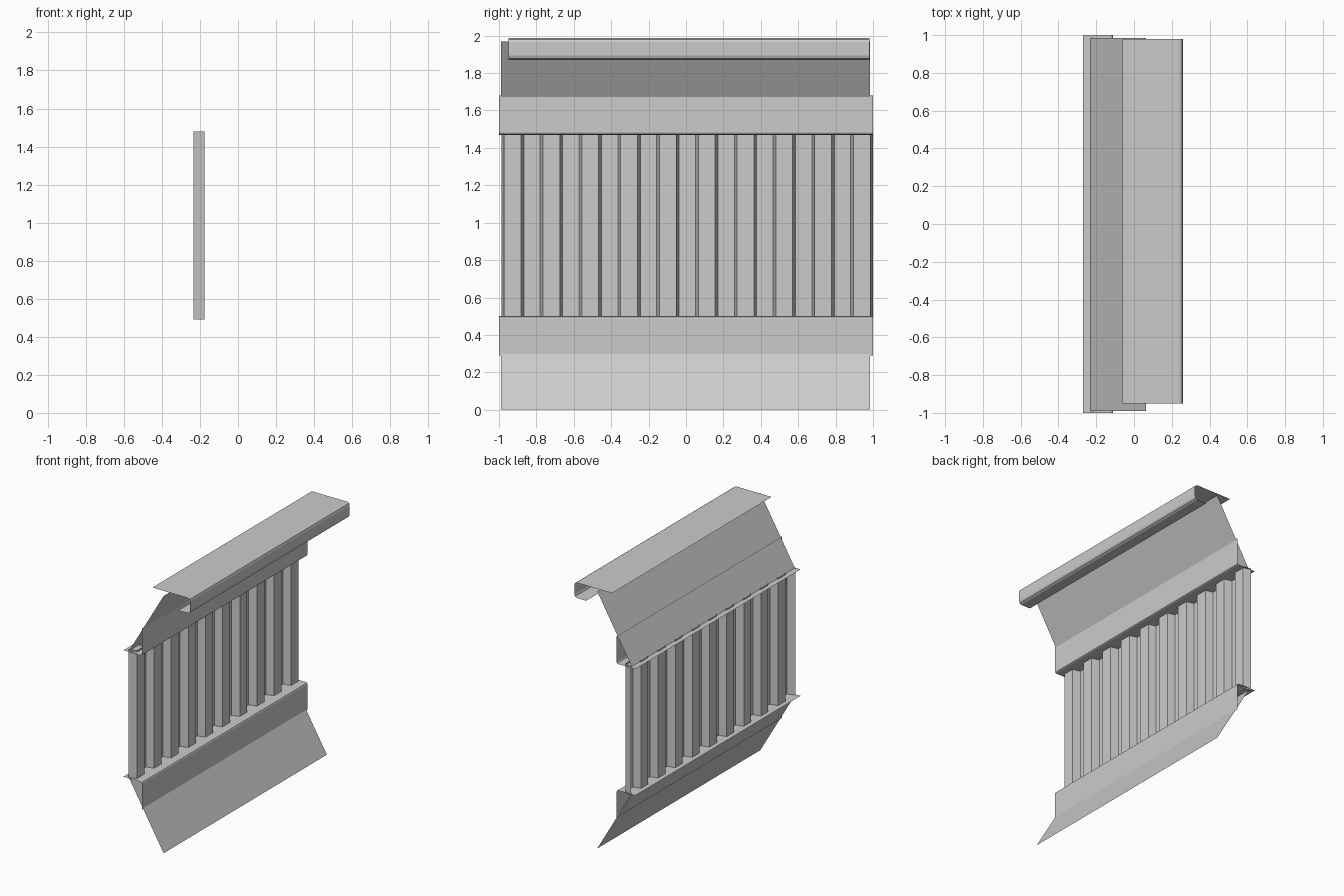
import bpy

if "Cube" in bpy.data.objects:
    bpy.data.objects.remove(bpy.data.objects["Cube"])

MID = 0.985  # height about which the lower trim is mirrored to the upper trim


def sheet(name, line_a, line_b):
    """Thin sheet metal: quads between two matching polylines."""
    n = len(line_a)
    faces = [(i, i + 1, n + i + 1, n + i) for i in range(n - 1)]
    mesh = bpy.data.meshes.new(name)
    mesh.from_pydata(line_a + line_b, [], faces)
    obj = bpy.data.objects.new(name, mesh)
    bpy.context.collection.objects.link(obj)
    return obj


def folded(name, profile, y0, y1):
    """Open (x, z) profile extruded along y."""
    return sheet(name, [(x, y0, z) for x, z in profile],
                 [(x, y1, z) for x, z in profile])


def flip(profile):
    return [(x, 2 * MID - z) for x, z in reversed(profile)]


# Sloping panels and folded channel trims, lower and mirrored upper
slope = [(0.063, 0.0), (-0.23, 0.498)]
channel = [(-0.112, 0.29), (-0.112, 0.488), (-0.116, 0.497),
           (-0.125, 0.501), (-0.27, 0.501)]
folded("lower_slope_panel", slope, -0.99, 0.985)
folded("lower_channel_trim", channel, -1.0, 1.0)
folded("upper_slope_panel", flip(slope), -0.99, 0.985)
folded("upper_channel_trim", flip(channel), -1.0, 1.0)

# Corrugated wall sheet with trapezoid ribs
BACK, FRONT = -0.235, -0.176
RIBS, START, PITCH, FLANK, FLAT = 10, -0.987, 0.2075, 0.015, 0.09
path = []
for i in range(RIBS):
    y = START + i * PITCH
    path += [(BACK, y), (FRONT, y + FLANK),
             (FRONT, y + FLANK + FLAT), (BACK, y + 2 * FLANK + FLAT)]
sheet("corrugated_wall", [(x, y, 0.49) for x, y in path],
      [(x, y, 1.48) for x, y in path])

# Top cap with rounded front edge and return lip
cap = [(-0.06, 1.987), (0.24, 1.987), (0.255, 1.98), (0.26, 1.965),
       (0.26, 1.893), (0.254, 1.878), (0.24, 1.87), (0.16, 1.87)]
folded("top_cap", cap, -0.95, 0.98)
